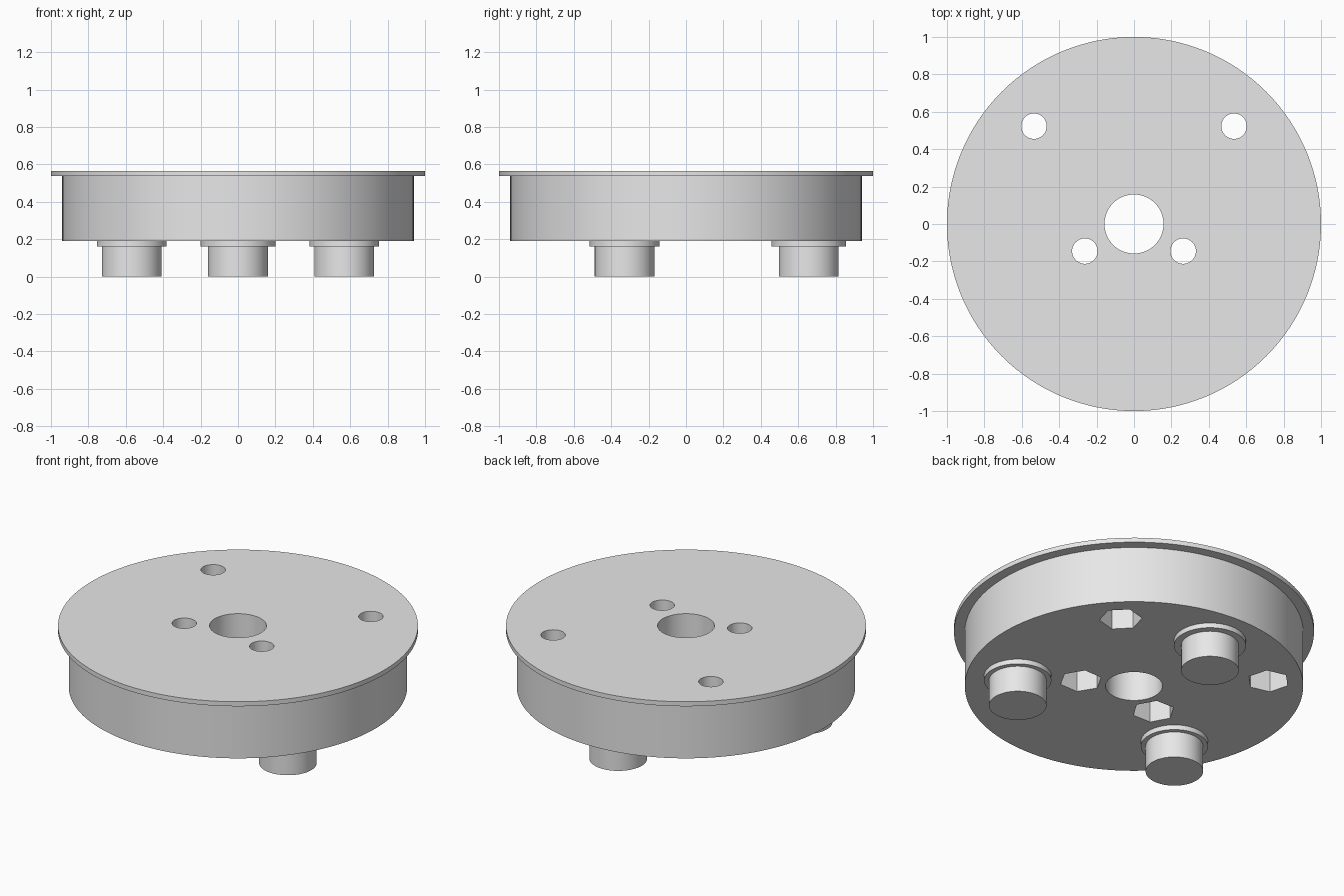
import bpy, bmesh, math

if "Cube" in bpy.data.objects:
    bpy.data.objects.remove(bpy.data.objects["Cube"])

grey = bpy.data.materials.new("light_grey")
grey.diffuse_color = (0.8, 0.8, 0.8, 1)
grey.use_nodes = True
grey.node_tree.nodes["Principled BSDF"].inputs["Base Color"].default_value = grey.diffuse_color


def lathe(name, profile, x=0, y=0, sides=96, turn=0.0):
    """Closed solid of revolution from (radius, z) rings, bottom to top."""
    bm = bmesh.new()
    rings = []
    for r, z in profile:
        rings.append([bm.verts.new((x + r * math.cos(turn + math.tau * i / sides),
                                    y + r * math.sin(turn + math.tau * i / sides), z))
                      for i in range(sides)])
    for a, b in zip(rings, rings[1:]):
        for i in range(sides):
            j = (i + 1) % sides
            bm.faces.new((a[i], a[j], b[j], b[i]))
    bm.faces.new(list(reversed(rings[0])))
    bm.faces.new(rings[-1])
    mesh = bpy.data.meshes.new(name)
    bm.to_mesh(mesh)
    bm.free()
    mesh.materials.append(grey)
    obj = bpy.data.objects.new(name, mesh)
    bpy.context.collection.objects.link(obj)
    return obj


def select_only(obj):
    bpy.ops.object.select_all(action='DESELECT')
    obj.select_set(True)
    bpy.context.view_layer.objects.active = obj


def cut(target, cutter):
    mod = target.modifiers.new("cut", 'BOOLEAN')
    mod.operation = 'DIFFERENCE'
    mod.solver = 'EXACT'
    mod.object = cutter
    select_only(target)
    bpy.ops.object.modifier_apply(modifier=mod.name)
    bpy.data.objects.remove(cutter)


def smooth(obj):
    select_only(obj)
    bpy.ops.object.shade_smooth_by_angle(angle=math.radians(30))


BOTTOM, TOP = 0.19, 0.565

# Drum with a thin overhanging flange
drum = lathe("flanged_drum", [(0.94, BOTTOM), (0.94, 0.537), (1.0, 0.537), (1.0, TOP)], sides=128)

# Central bore
cut(drum, lathe("bore_cutter", [(0.158, 0), (0.158, 1)], sides=64))

# Bolt holes, each with a hexagonal nut pocket underneath, flat side facing outward
for px, py in ((0.535, 0.523), (0.263, -0.145)):
    for side in (-1, 1):
        x = side * px
        cut(drum, lathe("hole_cutter", [(0.068, 0), (0.068, 1)], x, py, 40))
        outward = math.atan2(py, x)
        cut(drum, lathe("nut_cutter", [(0.119, 0), (0.119, BOTTOM + 0.19)], x, py, 6,
                        outward + math.radians(30)))
smooth(drum)

# Three feet with collars, the rear collar slightly wider
for name, deg, collar in (("rear_foot", 90, 0.2), ("left_foot", 210, 0.187),
                          ("right_foot", 330, 0.187)):
    a = math.radians(deg)
    foot = lathe(name, [(0.16, 0), (0.16, 0.16), (collar, 0.16), (collar, BOTTOM)],
                 0.656 * math.cos(a), 0.656 * math.sin(a), 64)
    smooth(foot)
